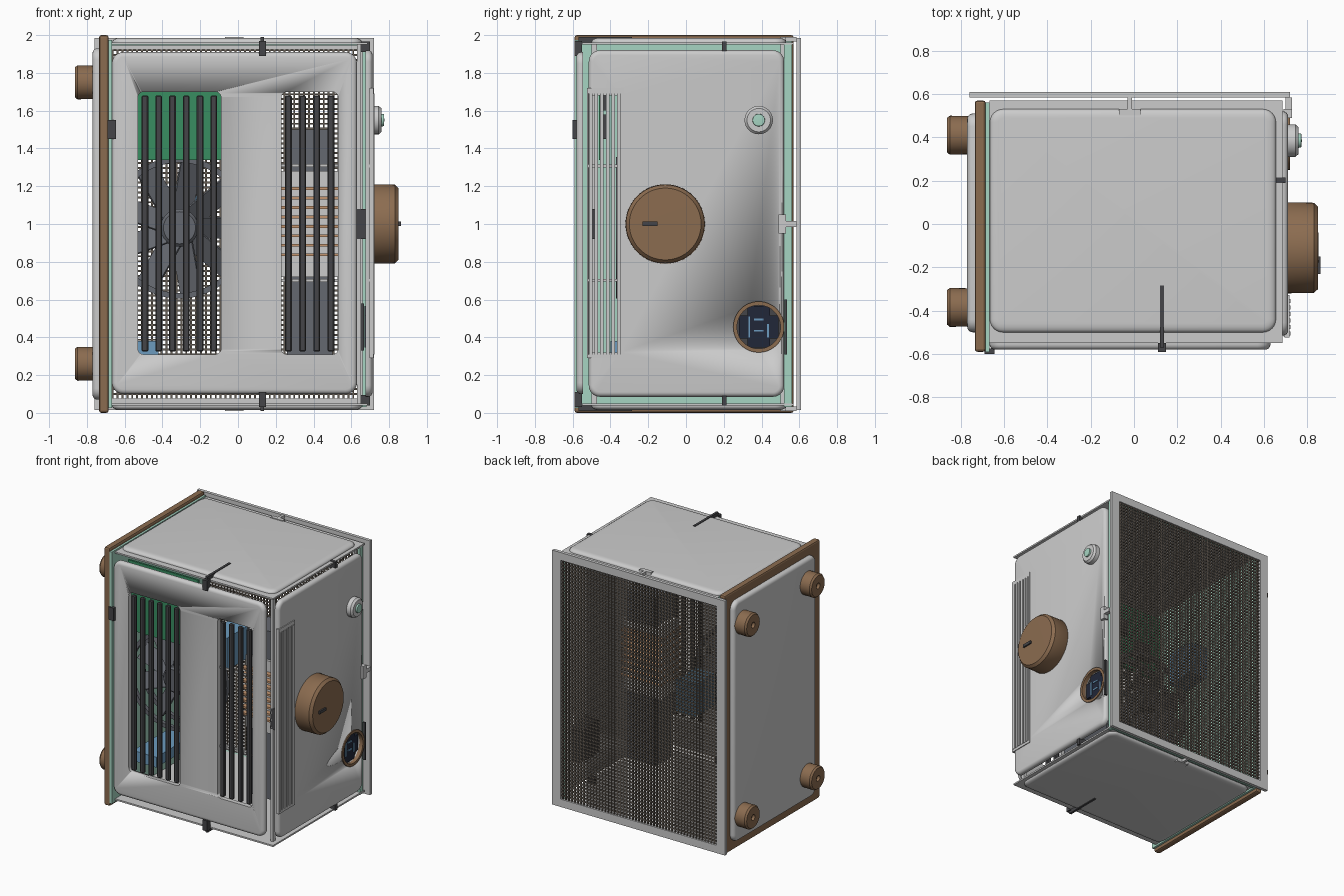
import bpy, bmesh, math
from mathutils import Matrix, Vector

if "Cube" in bpy.data.objects:
    bpy.data.objects.remove(bpy.data.objects["Cube"])

MATS = {}
COL = dict(wood=(.26, .15, .08, 1), dark=(.06, .06, .065, 1), mint=(.38, .66, .54, 1), pcb=(.04, .27, .12, 1),
           navy=(.015, .02, .04, 1), blue=(.15, .33, .52, 1), copper=(.55, .3, .16, 1),
           mesh=(.13, .11, .09, 1), fan=(.13, .14, .16, 1))


def finish(ob, col):
    if col:
        if col not in MATS:
            MATS[col] = bpy.data.materials.new(col)
            MATS[col].diffuse_color = COL[col]
        ob.data.materials.append(MATS[col])
    return ob


def boxes(name, items, col=None, bevel=0, seg=2):
    """One object from several boxes given as (x0,x1,y0,y1,z0,z1)."""
    bm = bmesh.new()
    for x0, x1, y0, y1, z0, z1 in items:
        m = Matrix.Translation(((x0+x1)/2, (y0+y1)/2, (z0+z1)/2)) @ Matrix.Diagonal((x1-x0, y1-y0, z1-z0, 1))
        bmesh.ops.create_cube(bm, size=1, matrix=m)
    if bevel:
        bmesh.ops.bevel(bm, geom=bm.edges[:], offset=bevel, segments=seg, profile=.5, affect='EDGES')
    me = bpy.data.meshes.new(name)
    bm.to_mesh(me)
    bm.free()
    ob = bpy.data.objects.new(name, me)
    bpy.context.collection.objects.link(ob)
    return finish(ob, col)


def smooth(ob):
    bpy.ops.object.select_all(action='DESELECT')
    ob.select_set(True)
    bpy.context.view_layer.objects.active = ob
    bpy.ops.object.shade_smooth_by_angle(angle=math.radians(35))


def panel(name, axis, lo, hi, a, b, r=.06, bev=.025, outward=1, col=None):
    """Rounded pillow panel: thickness lo..hi on an axis, spans a and b on the others."""
    bm = bmesh.new()
    rings = []
    t = hi - lo
    base, top = (lo, hi) if outward > 0 else (hi, lo)
    levels = [(0, base)]
    for k in range(5):
        ang = k/4*math.pi/2
        levels.append((bev*(1-math.cos(ang)), base + outward*t*(.35 + .65*math.sin(ang))))
    for inset, h in levels:
        ring = []
        for cx, cy, s in ((1, 1, 0), (0, 1, 1), (0, 0, 2), (1, 0, 3)):
            for k in range(7):
                th = (s + k/6)*math.pi/2
                u = (a[1]-r if cx else a[0]+r) + (r-inset)*math.cos(th)
                v = (b[1]-r if cy else b[0]+r) + (r-inset)*math.sin(th)
                co = [u, v]
                co.insert(axis, h)
                ring.append(bm.verts.new(co))
        rings.append(ring)
    n = len(rings[0])
    for p, q in zip(rings, rings[1:]):
        for i in range(n):
            bm.faces.new((p[i], p[(i+1) % n], q[(i+1) % n], q[i]))
    bm.faces.new(rings[0])
    bm.faces.new(rings[-1])
    bmesh.ops.recalc_face_normals(bm, faces=bm.faces[:])
    me = bpy.data.meshes.new(name)
    bm.to_mesh(me)
    bm.free()
    ob = bpy.data.objects.new(name, me)
    bpy.context.collection.objects.link(ob)
    finish(ob, col)
    smooth(ob)
    return ob


def lathe(name, origin, axis, profile, col=None, n=48):
    """Revolve (radius, height) points round an axis direction; closes the profile."""
    bm = bmesh.new()
    rot = Vector((0, 0, 1)).rotation_difference(Vector(axis)).to_matrix().to_4x4()
    rot = Matrix.Translation(origin) @ rot
    rings = [[bm.verts.new(rot @ Vector((r*math.cos(i*math.tau/n), r*math.sin(i*math.tau/n), h))) for i in range(n)]
             for r, h in profile]
    for p, q in zip(rings, rings[1:] + rings[:1]):
        for i in range(n):
            bm.faces.new((p[i], p[(i+1) % n], q[(i+1) % n], q[i]))
    bmesh.ops.remove_doubles(bm, verts=bm.verts[:], dist=1e-5)
    bmesh.ops.recalc_face_normals(bm, faces=bm.faces[:])
    me = bpy.data.meshes.new(name)
    bm.to_mesh(me)
    bm.free()
    ob = bpy.data.objects.new(name, me)
    bpy.context.collection.objects.link(ob)
    finish(ob, col)
    smooth(ob)
    return ob


def cut(ob, cutter):
    m = ob.modifiers.new('cut', 'BOOLEAN')
    m.operation, m.object, m.solver = 'DIFFERENCE', cutter, 'EXACT'
    cutter.hide_render = True
    cutter.hide_viewport = True


# wooden side slab, inset pillow, feet and mint backing plate
boxes('wood_side_slab', [(-.735, -.685, -.59, .57, 0, 2)], 'wood', .012)
panel('left_panel', 0, -.77, -.73, (-.5, .51), (.07, 1.93), outward=-1)
boxes('mint_side_plate', [(-.686, -.668, -.59, .56, .025, 1.975)], 'mint')
for i, y in enumerate((-.385, .41)):
    for j, z in enumerate((.26, 1.75)):
        lathe(f'foot_{i}{j}', (-.76, y, z), (-1, 0, 0),
              [(0, 0), (.088, 0), (.09, .09), (.08, .103), (.022, .103), (.022, .08), (0, .08)], 'wood', 32)

# rear frame with mesh grille
Y0, Y1 = .585, .61
boxes('rear_frame', [(-.76, -.69, Y0, Y1, .015, 1.985), (.65, .72, Y0, Y1, .015, 1.985),
                     (-.69, .65, Y0, Y1, .015, .075), (-.69, .65, Y0, Y1, 1.925, 1.985)])
p = .026
boxes('rear_mesh', [(-.69 + i*p - .005, -.69 + i*p + .005, .592, .602, .07, 1.93) for i in range(1, 52)] +
      [(-.7, .66, .593, .601, .075 + i*p - .005, .075 + i*p + .005) for i in range(1, 72)], 'mesh')
boxes('mint_rear_rim', [(.66, .68, .52, .56, .03, 1.96), (-.668, .66, .545, .56, .03, .05),
                        (-.668, .66, .545, .56, 1.945, 1.96)], 'mint')

# top and bottom sheets with raised pillows
boxes('top_sheet', [(-.668, .685, -.55, .57, 1.95, 1.962)])
boxes('bottom_sheet', [(-.668, .685, -.55, .57, .038, .05)])
panel('top_panel', 2, 1.955, 1.985, (-.665, .655), (-.5, .53), bev=.04)
panel('bottom_panel', 2, .015, .045, (-.665, .655), (-.5, .53), bev=.04, outward=-1)

# front panel with two slotted windows
front = panel('front_panel', 1, -.58, -.545, (-.667, .63), (.1, 1.91), outward=-1)
wins = [(-.53, -.09), (.23, .53)]
for i, w in enumerate(wins):
    cut(front, panel(f'window_cutter_{i}', 1, -.7, -.4, w, (.31, 1.70), r=.03, bev=.001))
bars = [-.493 + .073*i for i in range(6)] + [.267 + .075*i for i in range(4)]
boxes('front_bars', [(x-.018, x+.018, -.578, -.55, .325, 1.68) for x in bars], 'dark', .006, 1)
boxes('bar_cross_rails', [(a, b, -.552, -.544, z-.008, z+.008) for a, b in wins[1:] for z in (.70, 1.31)])

# right panel and ribbed vent
right = panel('right_panel', 0, .675, .712, (-.515, .52), (.085, 1.92))
ys = [-.505 + .03*i for i in range(6)]
cut(right, boxes('vent_cutter', [(.6, .8, -.495, -.35, .32, 1.68)]))
boxes('side_vent_ribs', [(.69, .722, y-.009, y+.009, .31, 1.69) for y in ys])
boxes('side_vent_frame', [(.695, .718, -.525, -.515, .29, 1.72), (.695, .718, -.338, -.328, .29, 1.72),
                          (.695, .718, -.52, -.33, .29, .31), (.695, .718, -.52, -.33, 1.69, 1.72),
                          (.69, .712, -.52, -.33, .695, .71), (.69, .712, -.52, -.33, 1.3, 1.315)])

# knob with pointer
lathe('knob', (.70, -.11, 1.0), (1, 0, 0), [(0, 0), (.205, 0), (.21, .01), (.208, .13), (.19, .15), (0, .151)], 'wood', 64)
boxes('knob_pointer', [(.84, .862, -.23, -.15, .99, 1.012)], 'dark')

# push button
lathe('button_ring', (.70, .385, 1.55), (1, 0, 0), [(0, 0), (.075, 0), (.075, .045), (.062, .06), (0, .06)])
lathe('button_lens', (.75, .385, 1.55), (1, 0, 0), [(0, 0), (.034, 0), (.032, .022), (0, .025)], 'mint', 32)

# round display
cut(right, lathe('display_cutter', (.6, .385, .455), (1, 0, 0), [(0, 0), (.12, 0), (.12, .2), (0, .2)]))
lathe('display_ring', (.69, .385, .455), (1, 0, 0), [(.135, 0), (.135, .03), (.115, .03), (.115, 0)], 'wood')
boxes('display_screen', [(.67, .685, .28, .49, .395, .515), (.67, .685, .325, .445, .345, .565)], 'navy')
boxes('display_traces', [(.684, .69, .33, .34, .4, .51), (.684, .69, .36, .41, .43, .44), (.684, .69, .36, .41, .49, .5),
                         (.684, .69, .43, .44, .4, .47)], 'blue')
boxes('display_module', [(.56, .668, .27, .5, .33, .58)], 'dark')
boxes('display_bracket', [(.70, .722, .522, .536, .31, .6)], 'dark')

# clips and latches
boxes('top_strap', [(.12, .138, -.57, -.285, 1.962, 1.99), (.11, .148, -.59, -.55, 1.89, 1.97)], 'dark')
boxes('bottom_strap', [(.12, .138, -.57, -.285, .01, .038), (.11, .148, -.59, -.55, .03, .11)], 'dark')
boxes('side_clips', [(.63, .70, .19, .215, z, z+.055) for z in (.04, 1.91)], 'dark')
boxes('front_latches', [(-.69, -.645, -.6, -.575, 1.45, 1.55), (.625, .68, -.50, -.47, .92, 1.08)], 'dark')
boxes('rear_latches', [(-.07, .03, .5, .53, 1.96, 1.99), (-.03, -.01, .53, .585, 1.965, 1.99),
                       (-.07, .03, .5, .53, .01, .04), (-.03, -.01, .53, .585, .01, .035),
                       (.69, .73, .49, .53, .95, 1.05), (.70, .73, .53, .585, .985, 1.015)])

# fan: ring, hub, blades and guard spokes
fx, fz = -.31, .98
for i, y in enumerate((-.34, -.2)):
    lathe(f'fan_ring_{i}', (fx, y, fz), (0, -1, 0), [(.345, 0), (.375, 0), (.375, .03), (.345, .03)], 'fan', 64)
lathe('fan_hub', (fx, -.18, fz), (0, -1, 0), [(0, 0), (.1, 0), (.1, .15), (.085, .165), (0, .165)], 'fan', 32)
bm = bmesh.new()
for k in range(9):
    m = (Matrix.Translation((fx, -.26, fz)) @ Matrix.Rotation(k*math.tau/9, 4, 'Y') @ Matrix.Translation((.21, 0, 0))
         @ Matrix.Rotation(.6, 4, 'X') @ Matrix.Diagonal((.27, .012, .13, 1)))
    bmesh.ops.create_cube(bm, size=1, matrix=m)
me = bpy.data.meshes.new('fan_blades')
bm.to_mesh(me)
bm.free()
bpy.context.collection.objects.link(finish(bpy.data.objects.new('fan_blades', me), 'fan'))

# interior boards, cells and copper coil
boxes('circuit_board', [(-.62, -.02, -.46, -.445, 1.34, 1.88)], 'pcb')
boxes('board_chips', [(-.5, -.36, -.445, -.41, 1.45, 1.58), (-.28, -.16, -.445, -.41, 1.6, 1.72)], 'dark')
boxes('blue_cells', [(-.62, -.42, -.4, .1, .3, .38), (-.36, -.2, .15, .4, .9, 1.15)], 'blue')
boxes('coil_core', [(.22, .54, -.22, -.02, .72, 1.28)])
boxes('copper_coil', [(.21, .55, -.26, .02, .83 + .05*i, .845 + .05*i) for i in range(8)], 'copper')
boxes('coil_brackets', [(.26, .5, -.2, 0, .2, .72), (.26, .5, -.2, 0, 1.28, 1.5)], 'fan')
boxes('corner_posts', [(.63, .65, -.5, -.47, .05, 1.95), (.63, .65, .5, .53, .05, 1.95)])

for m in bpy.data.materials:
    if m.users and not m.is_grease_pencil:
        m.use_nodes = True
        m.node_tree.nodes["Principled BSDF"].inputs["Base Color"].default_value = m.diffuse_color
